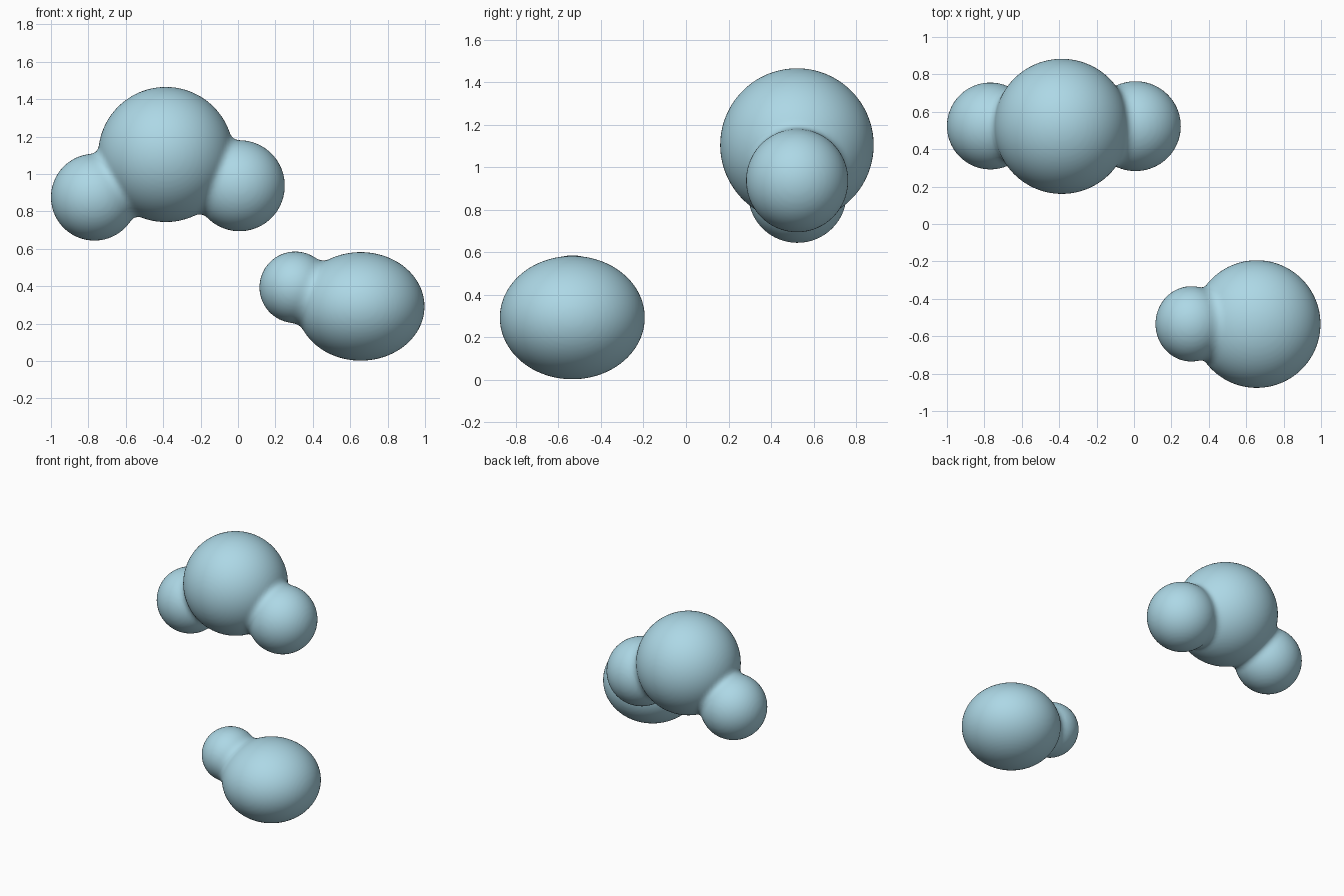
import bpy, bmesh, math
from mathutils import Vector, Matrix

if "Cube" in bpy.data.objects:
    bpy.data.objects.remove(bpy.data.objects["Cube"])

BLEND = 0.05    # width of the soft crease where blobs meet
VOXEL = 0.016

blue = bpy.data.materials.new("light blue")
blue.diffuse_color = (0.418, 0.686, 0.791, 1)
blue.use_nodes = True
blue.node_tree.nodes["Principled BSDF"].inputs["Base Color"].default_value = blue.diffuse_color


def ball_distance(p, centre, radii):
    """Approximate signed distance to an ellipsoid."""
    d = p - centre
    q = Vector([d[i] / radii[i] for i in range(3)])
    g = Vector([q[i] / radii[i] for i in range(3)])
    return q.length * (q.length - 1) / max(g.length, 1e-6)


def field(p, balls):
    """Soft union of all the balls."""
    value = 10.0
    for centre, radii in balls:
        d = ball_distance(p, centre, radii)
        h = max(BLEND - abs(value - d), 0) / BLEND
        value = min(value, d) - h * h * BLEND / 4
    return value


def blob_cluster(name, specs):
    balls = [(Vector(c), Vector(r)) for c, r in specs]
    # overlapping ellipsoids in one mesh
    bm = bmesh.new()
    for centre, radii in balls:
        bmesh.ops.create_icosphere(
            bm, subdivisions=5, radius=1,
            matrix=Matrix.Translation(centre) @ Matrix.Diagonal(radii).to_4x4())
    mesh = bpy.data.meshes.new(name)
    bm.to_mesh(mesh)
    bm.free()
    obj = bpy.data.objects.new(name, mesh)
    bpy.context.collection.objects.link(obj)
    bpy.context.view_layer.objects.active = obj
    obj.select_set(True)

    # fuse into one skin
    fuse = obj.modifiers.new("fuse", 'REMESH')
    fuse.mode = 'VOXEL'
    fuse.voxel_size = VOXEL
    bpy.ops.object.modifier_apply(modifier=fuse.name)

    # settle the skin on the soft union, giving rounded creases
    e = 0.001
    axes = [Vector((e, 0, 0)), Vector((0, e, 0)), Vector((0, 0, e))]
    for v in obj.data.vertices:
        p = v.co.copy()
        for _ in range(3):
            f = field(p, balls)
            grad = Vector([(field(p + a, balls) - f) / e for a in axes])
            if grad.length > 0.1:
                p -= grad * (f / grad.length_squared)
        v.co = p

    obj.data.materials.clear()
    obj.data.materials.append(blue)
    for f in obj.data.polygons:
        f.material_index = 0
    bpy.ops.object.shade_smooth()
    obj.select_set(False)


# upper cluster: large ball with a smaller one on each side
blob_cluster("upper_blob_cluster", [
    ((-0.386, 0.522, 1.104), (0.361, 0.361, 0.361)),
    ((-0.768, 0.524, 0.876), (0.232, 0.232, 0.232)),
    ((0.008, 0.523, 0.937), (0.242, 0.240, 0.243)),
])

# lower cluster: flattened ball with a small one on its left
blob_cluster("lower_blob_cluster", [
    ((0.656, -0.535, 0.292), (0.341, 0.341, 0.290)),
    ((0.306, -0.534, 0.394), (0.191, 0.201, 0.191)),
])
